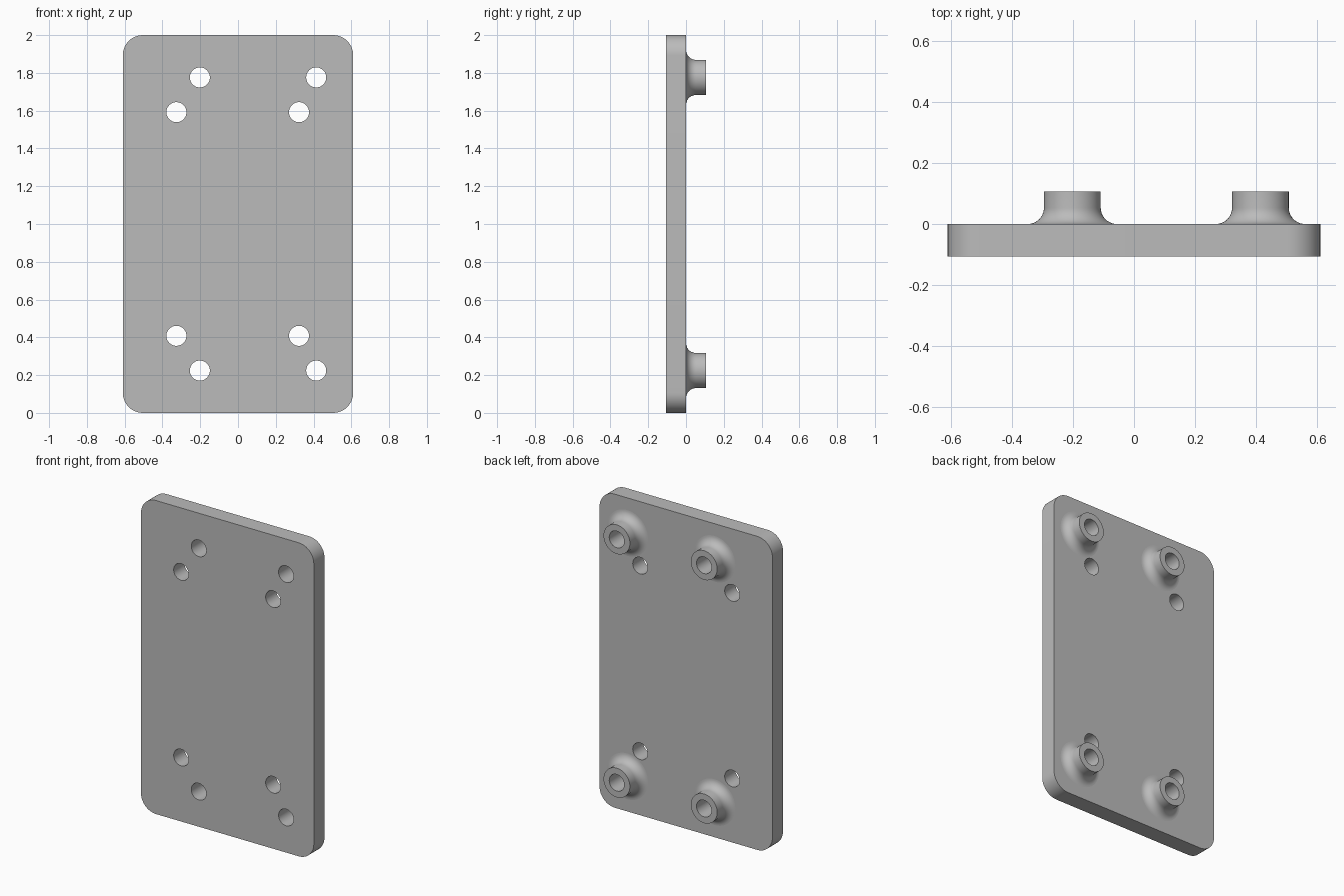
import bpy, bmesh, math

if "Cube" in bpy.data.objects:
    bpy.data.objects.remove(bpy.data.objects["Cube"])

W, H, T = 0.61, 2.0, 0.107          # half width, height, plate thickness
CORNER, HOLE = 0.107, 0.053         # corner and hole radii
BOSS, FILLET, TALL = 0.093, 0.053, 0.107
BOSSES = [(x, z) for x in (-0.202, 0.414) for z in (0.224, 1.776)]
HOLES = [(x, z) for x in (-0.326, 0.323) for z in (0.408, 1.592)]

grey = bpy.data.materials.new("grey")
grey.diffuse_color = (0.5, 0.5, 0.5, 1)
grey.use_nodes = True
grey.node_tree.nodes["Principled BSDF"].inputs["Base Color"].default_value = grey.diffuse_color


def arc(cx, cy, r, a0, a1, n):
    return [(cx + r * math.cos(math.radians(a0 + (a1 - a0) * i / n)),
             cy + r * math.sin(math.radians(a0 + (a1 - a0) * i / n))) for i in range(n + 1)]


def finish(ob):
    bm = bmesh.new()
    bm.from_mesh(ob.data)
    bmesh.ops.remove_doubles(bm, verts=bm.verts, dist=1e-5)
    bmesh.ops.recalc_face_normals(bm, faces=bm.faces)
    bm.to_mesh(ob.data)
    bm.free()
    ob.data.materials.clear()
    ob.data.materials.append(grey)
    bpy.ops.object.select_all(action='DESELECT')
    ob.select_set(True)
    bpy.context.view_layer.objects.active = ob
    bpy.ops.object.shade_smooth_by_angle(angle=math.radians(30))


# Plate: rounded outline with eight through holes, extruded
outline = []
for sx, sz, a in ((1, 1, 0), (-1, 1, 90), (-1, -1, 180), (1, -1, 270)):
    outline += arc(sx * (W - CORNER), H / 2 + sz * (H / 2 - CORNER), CORNER, a, a + 90, 12)
loops = [outline] + [arc(x, z, HOLE, 0, 360, 48)[:-1] for x, z in BOSSES + HOLES]
curve = bpy.data.curves.new("plate", 'CURVE')
curve.dimensions = '2D'
curve.fill_mode = 'BOTH'
curve.extrude = T / 2
for pts in loops:
    s = curve.splines.new('POLY')
    s.points.add(len(pts) - 1)
    for p, (x, y) in zip(s.points, pts):
        p.co = (x, y, 0, 1)
    s.use_cyclic_u = True
plate = bpy.data.objects.new("plate", curve)
bpy.context.collection.objects.link(plate)
plate.rotation_euler.x = math.pi / 2
plate.location.y = -T / 2
plate.select_set(True)
bpy.context.view_layer.objects.active = plate
bpy.ops.object.convert(target='MESH')
finish(bpy.context.object)

# Standoffs: lathed tubes with a concave fillet at the foot
profile = arc(BOSS + FILLET, FILLET, FILLET, 270, 180, 10)
profile += [(BOSS, TALL), (HOLE, TALL), (HOLE, 0)]
for i, (x, z) in enumerate(BOSSES):
    bm = bmesh.new()
    vs = [bm.verts.new((r, y, 0)) for r, y in profile]
    es = [bm.edges.new(pair) for pair in zip(vs, vs[1:])]
    bmesh.ops.spin(bm, geom=vs + es, cent=(0, 0, 0), axis=(0, 1, 0),
                   angle=2 * math.pi, steps=48, use_merge=True)
    me = bpy.data.meshes.new("standoff")
    bm.to_mesh(me)
    bm.free()
    ob = bpy.data.objects.new(f"standoff_{i + 1}", me)
    ob.location = (x, 0, z)
    bpy.context.collection.objects.link(ob)
    finish(ob)
    # open shell: make sure the top ring faces outward
    top = max(me.polygons, key=lambda p: p.center.y)
    if top.normal.y < 0:
        me.flip_normals()
